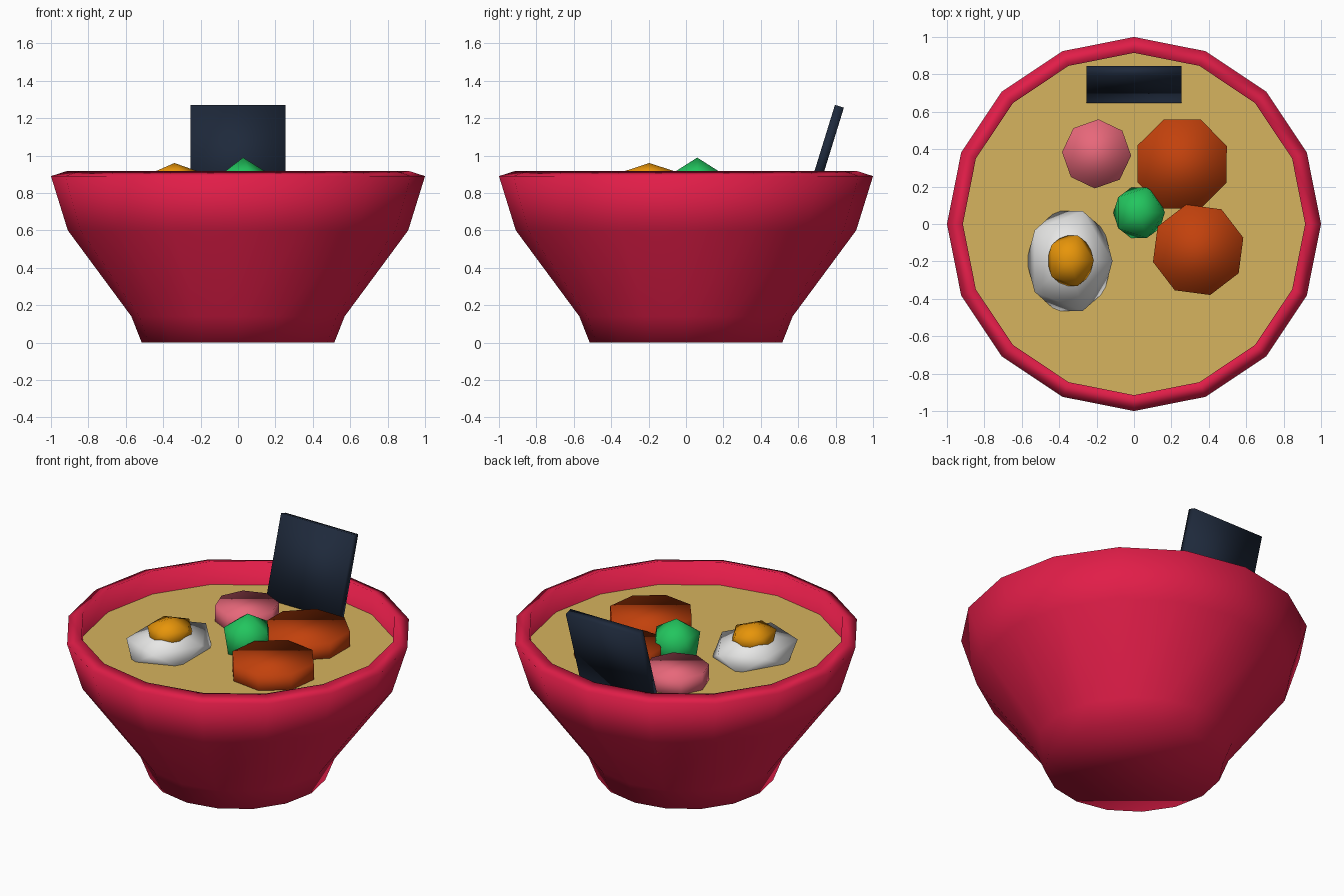
import bpy
import bmesh
import math
from mathutils import Matrix

cube = bpy.data.objects.get("Cube")
if cube:
    bpy.data.objects.remove(cube, do_unlink=True)


def material(name, r, g, b):
    """Flat colour from 0-255 display values, stored as linear."""
    def linear(c):
        c /= 255
        return c / 12.92 if c <= 0.04045 else ((c + 0.055) / 1.055) ** 2.4
    colour = (linear(r), linear(g), linear(b), 1)
    mat = bpy.data.materials.new(name)
    mat.use_nodes = True
    mat.diffuse_color = colour
    mat.node_tree.nodes["Principled BSDF"].inputs["Base Color"].default_value = colour
    return mat


def finish(name, bm, mat, smooth=True):
    bmesh.ops.recalc_face_normals(bm, faces=bm.faces)
    for face in bm.faces:
        face.smooth = smooth
    mesh = bpy.data.meshes.new(name)
    bm.to_mesh(mesh)
    bm.free()
    mesh.materials.append(mat)
    obj = bpy.data.objects.new(name, mesh)
    bpy.context.scene.collection.objects.link(obj)


def lathe(name, profile, sides, mat):
    """Rings of the profile joined by quads and capped at both ends."""
    bm = bmesh.new()
    rings = []
    for radius, z in profile:
        angles = [math.tau * i / sides for i in range(sides)]
        rings.append([bm.verts.new((radius * math.cos(a), radius * math.sin(a), z))
                      for a in angles])
    for low, high in zip(rings, rings[1:]):
        for i in range(sides):
            j = (i + 1) % sides
            bm.faces.new((low[i], low[j], high[j], high[i]))
    bm.faces.new(rings[0][::-1])
    bm.faces.new(rings[-1])
    finish(name, bm, mat)


def disc(name, centre, radius, bottom, top, sides, turn, mat, smooth=True):
    bm = bmesh.new()
    bmesh.ops.create_cone(bm, cap_ends=True, segments=sides, radius1=radius,
                          radius2=radius, depth=top - bottom)
    # Turn so that a corner points along x before the extra rotation
    first = max((v.co for v in bm.verts), key=lambda c: c.x)
    spin = math.radians(turn) - math.atan2(first.y, first.x)
    place = Matrix.Translation((*centre, (top + bottom) / 2))
    bm.transform(place @ Matrix.Rotation(spin, 4, "Z"))
    finish(name, bm, mat, smooth)


def lump(name, centre, size, mat):
    bm = bmesh.new()
    bmesh.ops.create_icosphere(bm, subdivisions=1, radius=1)
    bm.transform(Matrix.Translation(centre) @ Matrix.Diagonal((*size, 1)))
    finish(name, bm, mat)


red = material("bowl red", 225, 29, 72)
tan = material("broth tan", 214, 179, 94)
navy = material("seaweed navy", 30, 41, 59)
rust = material("meat rust", 194, 65, 12)
pink = material("fish cake pink", 251, 113, 133)
green = material("onion green", 34, 197, 94)
white = material("egg white", 250, 250, 249)
amber = material("yolk amber", 245, 158, 11)

# Bowl: foot, flared wall, bevelled rim and hollow inside
lathe("bowl", [(0.515, 0), (0.57, 0.14), (0.91, 0.60), (1.0, 0.89),
               (0.915, 0.917), (0.915, 0.72), (0.84, 0.62), (0.5, 0.2)], 16, red)
disc("broth", (0, 0), 0.917, 0.73, 0.77, 16, 0, tan, smooth=False)

# Round slices half sunk in the broth
disc("meat_slice_back", (0.257, 0.32), 0.258, 0.735, 0.865, 8, 22, rust)
disc("meat_slice_front", (0.343, -0.138), 0.25, 0.735, 0.87, 8, 15, rust)
disc("fish_cake", (-0.2, 0.375), 0.185, 0.735, 0.87, 8, -3, pink)

# Egg and green topping
lump("egg_white", (-0.345, -0.198, 0.8), (0.257, 0.314, 0.1), white)
lump("egg_yolk", (-0.34, -0.196, 0.88), (0.14, 0.159, 0.08), amber)
lump("green_onion", (0.027, 0.06, 0.835), (0.154, 0.158, 0.154), green)

# Leaning seaweed sheet
sheet = bmesh.new()
bmesh.ops.create_cube(sheet, size=1)
sheet.transform(Matrix.Translation((0, 0.745, 1.02)) @ Matrix.Rotation(-0.3, 4, "X")
                @ Matrix.Diagonal((0.51, 0.05, 0.51, 1)))
finish("seaweed_sheet", sheet, navy)
